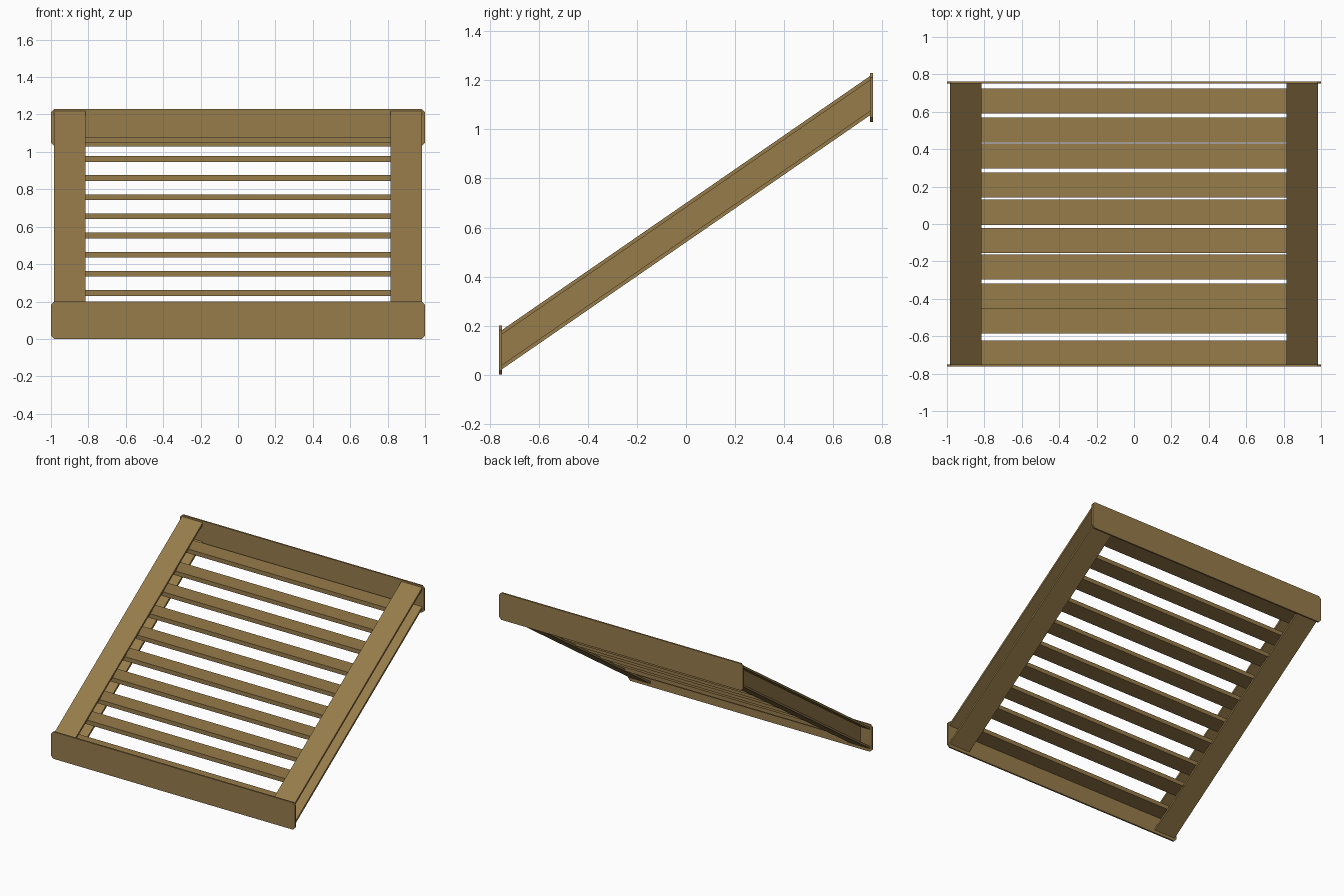
import bpy, bmesh

cube = bpy.data.objects.get("Cube")
if cube:
    bpy.data.objects.remove(cube, do_unlink=True)

brown = bpy.data.materials.new("brown_paint")
brown.use_nodes = True
colour = (0.31, 0.20, 0.07, 1)
brown.diffuse_color = colour
brown.node_tree.nodes["Principled BSDF"].inputs["Base Color"].default_value = colour

SLOPE = 0.69      # rise of the flight per unit of depth
HALF_RUN = 0.75   # half the depth between the end plates
MID_Z = 0.62      # height of the stringer centreline at y = 0


def add_box(bm, centre, size, slope=0.0):
    """Box whose height is sheared along y by the slope."""
    verts = bmesh.ops.create_cube(bm, size=1)["verts"]
    for v in verts:
        v.co = [c + p * s for c, p, s in zip(centre, v.co, size)]
        v.co.z += slope * v.co.y
    return verts


def finish(bm, name):
    mesh = bpy.data.meshes.new(name)
    bm.to_mesh(mesh)
    bm.free()
    mesh.materials.append(brown)
    obj = bpy.data.objects.new(name, mesh)
    bpy.context.collection.objects.link(obj)
    return obj


# Sloping I-beam stringers: a thin web with a flange above and below
for side, name in ((1, "left_stringer"), (-1, "right_stringer")):
    bm = bmesh.new()
    x = side * 0.9
    add_box(bm, (x, 0, MID_Z), (0.012, 2 * HALF_RUN, 0.13), SLOPE)
    for dz in (0.071, -0.071):
        add_box(bm, (x, 0, MID_Z + dz), (0.17, 2 * HALF_RUN, 0.018), SLOPE)
    finish(bm, name)

# Level treads running from web to web
tread_y = [0.658, 0.503, 0.363, 0.208, 0.063, -0.088, -0.23, -0.385, -0.519, -0.69]
for i, y in enumerate(tread_y):
    bm = bmesh.new()
    add_box(bm, (0, y, 1.065 - 0.1024 * i), (1.8, 0.135, 0.031))
    finish(bm, f"tread_{i + 1}")

# End plates with clipped corners
for y, z, name in ((-0.756, 0.1, "front_end_plate"), (0.756, 1.13, "back_end_plate")):
    bm = bmesh.new()
    add_box(bm, (0, y, z), (2, 0.012, 0.2))
    corners = [e for e in bm.edges if abs(e.verts[0].co.y - e.verts[1].co.y) > 0.001]
    bmesh.ops.bevel(bm, geom=corners, offset=0.018, segments=1, affect="EDGES")
    finish(bm, name)
